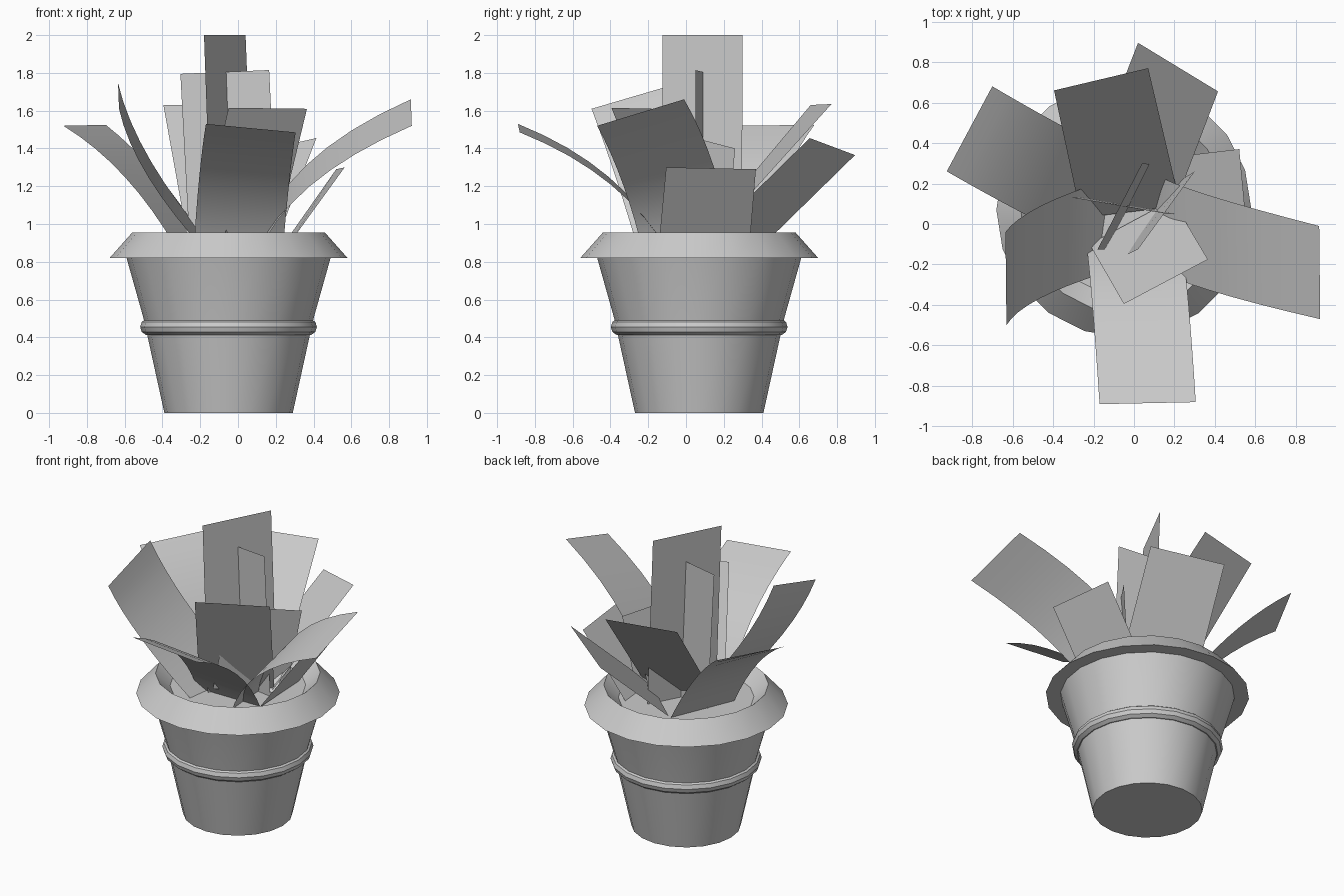
import bpy, bmesh, math
from mathutils import Vector

if "Cube" in bpy.data.objects:
    bpy.data.objects.remove(bpy.data.objects["Cube"])

POT_X, POT_Y, SIDES = -0.05, 0.07, 20


def finish(name, bm, angle):
    mesh = bpy.data.meshes.new(name)
    bm.to_mesh(mesh)
    bm.free()
    ob = bpy.data.objects.new(name, mesh)
    bpy.context.collection.objects.link(ob)
    bpy.ops.object.select_all(action='DESELECT')
    ob.select_set(True)
    bpy.context.view_layer.objects.active = ob
    bpy.ops.object.shade_smooth_by_angle(angle=math.radians(angle))
    return ob


def lathe(name, profile, closed=False):
    """Spin (radius, z) points round the pot axis; end caps unless closed."""
    bm = bmesh.new()
    rings = []
    for r, z in profile:
        rings.append([bm.verts.new((POT_X + r * math.cos(2 * math.pi * i / SIDES),
                                    POT_Y + r * math.sin(2 * math.pi * i / SIDES), z))
                      for i in range(SIDES)])
    pairs = list(zip(rings, rings[1:]))
    if closed:
        pairs.append((rings[-1], rings[0]))
    else:
        bm.faces.new(rings[0][::-1])
        bm.faces.new(rings[-1])
    for a, b in pairs:
        for i in range(SIDES):
            j = (i + 1) % SIDES
            bm.faces.new((a[i], a[j], b[j], b[i]))
    bmesh.ops.recalc_face_normals(bm, faces=bm.faces[:])
    return finish(name, bm, 30)


def along(pts, t):
    """Point on a straight edge (2 points) or a bend through 3 points."""
    p = [Vector(q) for q in pts]
    if len(p) == 2:
        return p[0].lerp(p[1], t)
    return p[0] * (1 - t) * (1 - 2 * t) + p[1] * 4 * t * (1 - t) + p[2] * t * (2 * t - 1)


def leaf(name, left, right):
    """Thin blade between two side edges, each listed from base to tip."""
    steps = 8 if len(left) == 3 else 1
    bm = bmesh.new()
    rows = [(bm.verts.new(along(left, k / steps)), bm.verts.new(along(right, k / steps)))
            for k in range(steps + 1)]
    for (a, b), (c, d) in zip(rows, rows[1:]):
        bm.faces.new((a, b, d, c))
    return finish(name, bm, 40)


# Pot body with overhanging rim and soil surface inside
lathe("pot", [(0.34, 0), (0.43, 0.41), (0.45, 0.5), (0.54, 0.82), (0.63, 0.82),
              (0.51, 0.955), (0.42, 0.87)])

# Rounded band round the middle
lathe("pot_band", [(0.423 + 0.045 * math.cos(2 * math.pi * k / 10),
                    0.455 + 0.045 * math.sin(2 * math.pi * k / 10)) for k in range(10)], True)

# Bent outer leaves
leaf("bent_leaf_right",
     [(0.10, -0.22, 0.82), (0.38, -0.33, 1.20), (0.92, -0.47, 1.52)],
     [(0.10, 0.25, 0.88), (0.36, 0.145, 1.31), (0.915, -0.01, 1.66)])
leaf("bent_leaf_front",
     [(-0.235, -0.10, 0.86), (-0.205, -0.41, 1.25), (-0.17, -0.89, 1.53)],
     [(0.235, -0.08, 0.83), (0.27, -0.40, 1.21), (0.305, -0.88, 1.485)])
leaf("bent_leaf_back_left",
     [(-0.14, 0.37, 0.86), (-0.42, 0.52, 1.25), (-0.70, 0.68, 1.525)],
     [(-0.32, -0.06, 0.86), (-0.60, 0.08, 1.25), (-0.925, 0.26, 1.52)])
leaf("bent_leaf_left",
     [(-0.12, 0.22, 0.87), (-0.46, 0.09, 1.33), (-0.635, -0.04, 1.745)],
     [(-0.14, -0.24, 0.82), (-0.47, -0.37, 1.24), (-0.63, -0.50, 1.61)])

# Straight leaves
leaf("tall_leaf", [(-0.14, -0.125, 0.86), (-0.18, -0.125, 2.0)],
     [(0.085, 0.295, 0.86), (0.04, 0.30, 2.0)])
leaf("upright_leaf", [(-0.255, 0.13, 0.86), (-0.305, 0.13, 1.795)],
     [(0.21, 0.05, 0.87), (0.165, 0.05, 1.815)])
leaf("back_leaf", [(-0.26, 0.03, 0.88), (-0.395, 0.66, 1.63)],
     [(0.23, 0.09, 0.88), (0.07, 0.77, 1.635)])
leaf("back_right_leaf", [(-0.165, 0.42, 0.90), (0.02, 0.895, 1.365)],
     [(0.20, 0.09, 0.90), (0.415, 0.655, 1.455)])
leaf("front_short_leaf", [(-0.22, -0.10, 0.88), (-0.05, -0.395, 1.615)],
     [(0.19, 0.12, 0.88), (0.365, -0.175, 1.61)])
leaf("right_short_leaf", [(0.26, -0.145, 0.88), (0.565, -0.105, 1.30)],
     [(0.225, 0.335, 0.87), (0.52, 0.37, 1.29)])
leaf("inner_leaf", [(-0.07, -0.17, 0.93), (0.02, -0.125, 1.50)],
     [(0.22, 0.21, 0.85), (0.30, 0.26, 1.40)])
